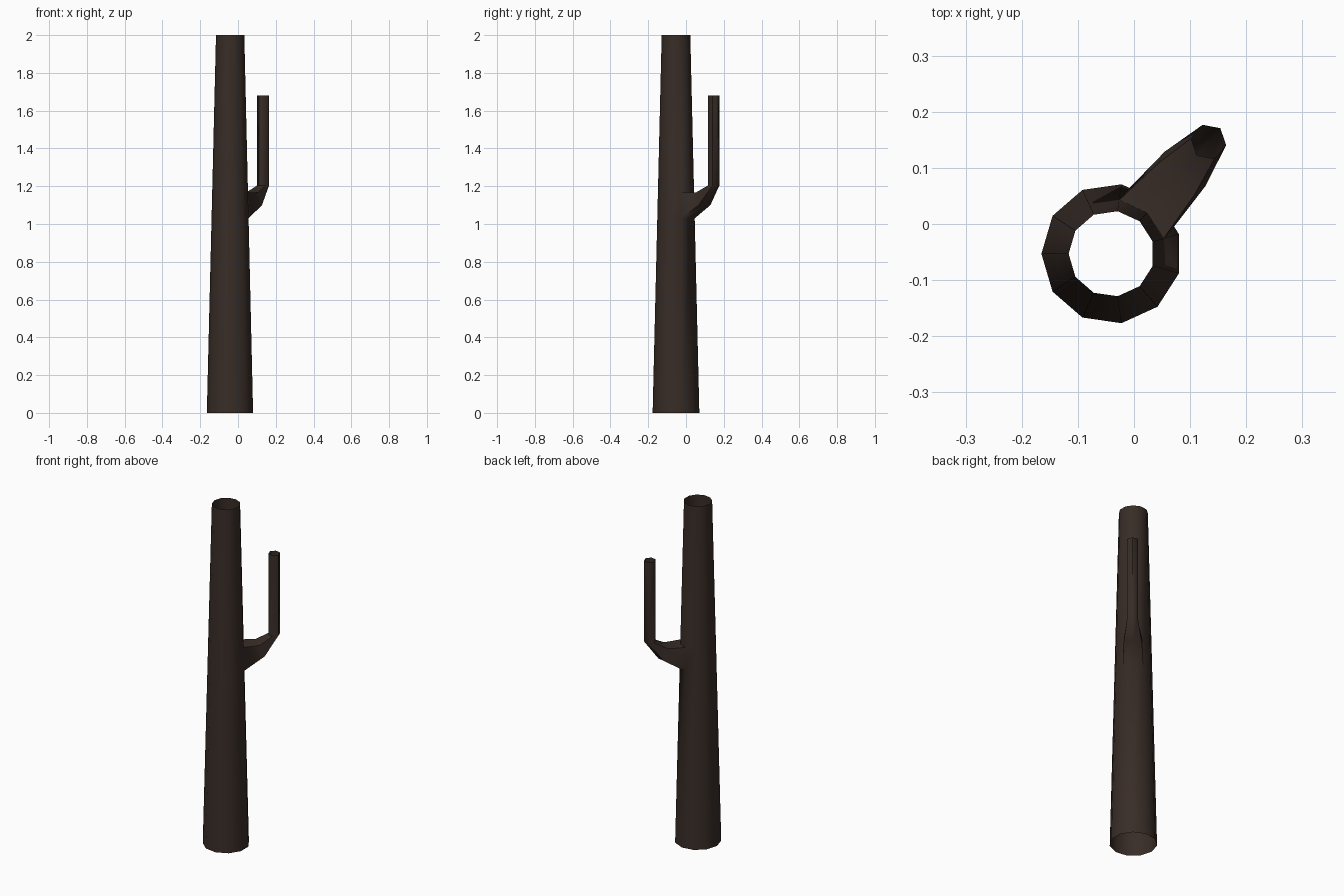
import bpy, bmesh, math

if "Cube" in bpy.data.objects:
    bpy.data.objects.remove(bpy.data.objects["Cube"])

SIDES = 11
CX, CY = -0.04, -0.053          # trunk axis
STEP = 2 * math.pi / SIDES
ARM = math.pi - 4 * STEP        # arm points along one trunk edge

bm = bmesh.new()


def radius(z):
    return 0.125 + (0.0765 - 0.125) * z / 2


def arm_point(u, h, z):
    """u = distance from trunk axis along the arm, h = sideways offset."""
    c, s = math.cos(ARM), math.sin(ARM)
    return bm.verts.new((CX + u * c - h * s, CY + u * s + h * c, z))


# Tapered open trunk, column 0 lies under the arm
rows = []
for z in (0, 1.03, 1.168, 2):
    r = radius(z)
    rows.append([bm.verts.new((CX + r * math.cos(ARM + i * STEP),
                               CY + r * math.sin(ARM + i * STEP), z))
                 for i in range(SIDES)])
for j in range(3):
    for i in range(SIDES):
        if j == 1 and i in (0, SIDES - 1):
            continue            # opening where the arm grows out
        k = (i + 1) % SIDES
        bm.faces.new((rows[j][i], rows[j][k], rows[j + 1][k], rows[j + 1][i]))

# Arm rings, in order: low middle, low left, up left, up middle, up right, low right
lo, up = rows[1], rows[2]
rings = [[lo[0], lo[1], up[1], up[0], up[-1], lo[-1]]]
elbow = [(0.218, 0, 1.096), (0.2, 0.0475, 1.1), (0.175, 0.043, 1.166),
         (0.178, 0, 1.168), (0.175, -0.043, 1.166), (0.2, -0.0475, 1.1)]
rings.append([arm_point(*p) for p in elbow])
for z in (1.204, 1.68):
    rings.append([arm_point(0.264 + 0.032 * math.cos(k * math.pi / 3),
                            0.032 * math.sin(k * math.pi / 3), z)
                  for k in range(6)])
for a, b in zip(rings, rings[1:]):
    for k in range(6):
        n = (k + 1) % 6
        bm.faces.new((a[k], a[n], b[n], b[k]))

bmesh.ops.recalc_face_normals(bm, faces=bm.faces)
mesh = bpy.data.meshes.new("trunk_with_branch")
bm.to_mesh(mesh)
bm.free()

# Dark bark colour
bark = bpy.data.materials.new("dark_bark")
bark.diffuse_color = (0.04, 0.026, 0.02, 1)
bark.use_nodes = True
bark.node_tree.nodes["Principled BSDF"].inputs["Base Color"].default_value = bark.diffuse_color
mesh.materials.append(bark)

trunk = bpy.data.objects.new("trunk_with_branch", mesh)
bpy.context.collection.objects.link(trunk)
bpy.context.view_layer.objects.active = trunk
trunk.select_set(True)
bpy.ops.object.shade_smooth_by_angle(angle=math.radians(60))
